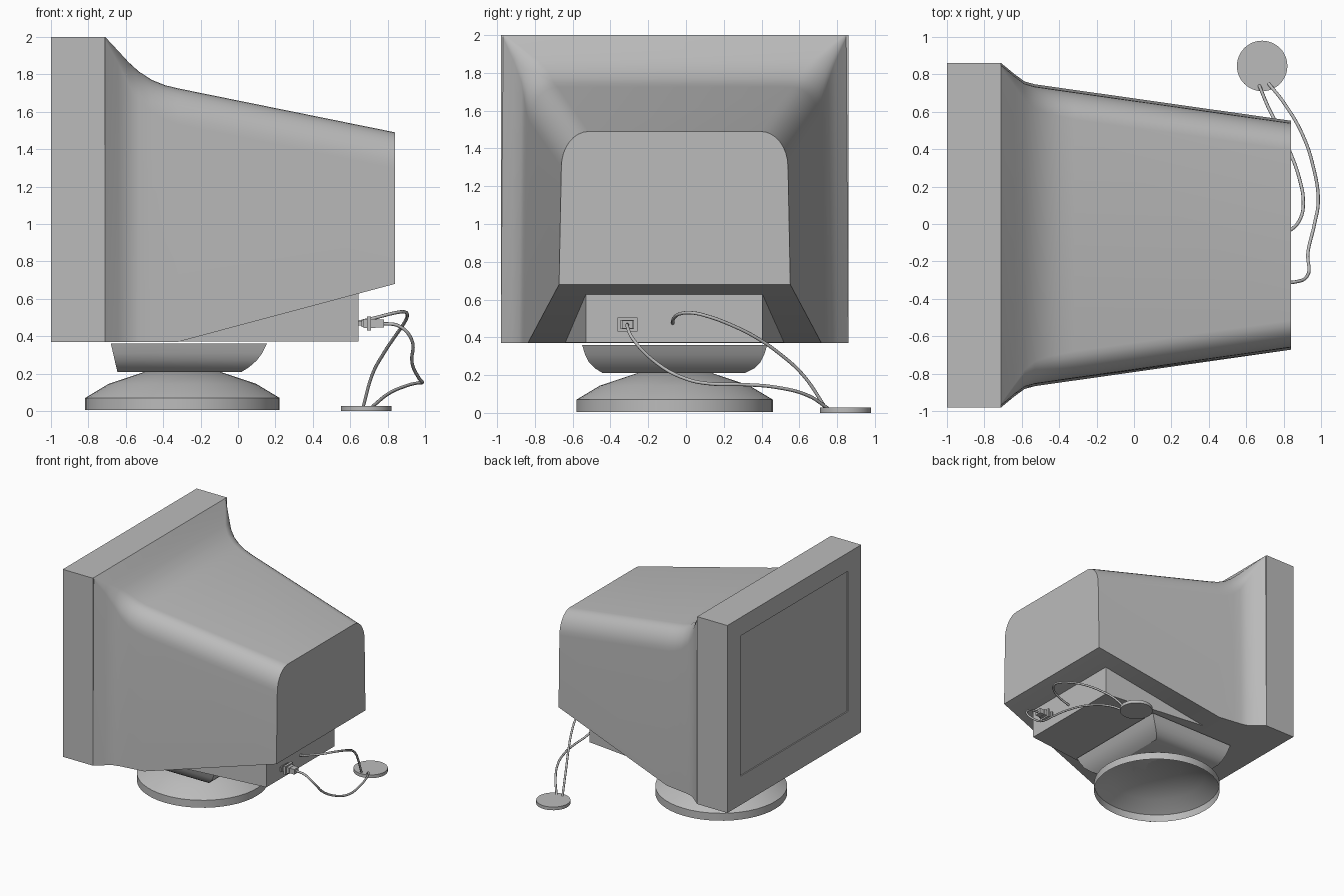
import bpy, bmesh, math
from mathutils import Vector

if "Cube" in bpy.data.objects:
    bpy.data.objects.remove(bpy.data.objects["Cube"])

grey = bpy.data.materials.new("plain grey")
grey.use_nodes = True
COLOUR = (0.5, 0.5, 0.5, 1)
grey.diffuse_color = COLOUR
grey.node_tree.nodes["Principled BSDF"].inputs["Base Color"].default_value = COLOUR
MID = -0.06  # centre line of the monitor in y


def loft(name, rings, cap_start=True, cap_end=True, smooth=None):
    """Skin a list of closed rings that all have the same point count."""
    bm = bmesh.new()
    loops = [[bm.verts.new(p) for p in ring] for ring in rings]
    for a, b in zip(loops, loops[1:]):
        for i in range(len(a)):
            j = (i + 1) % len(a)
            bm.faces.new((a[i], a[j], b[j], b[i]))
    if cap_start:
        bm.faces.new(loops[0][::-1])
    if cap_end:
        bm.faces.new(loops[-1])
    bmesh.ops.recalc_face_normals(bm, faces=bm.faces)
    mesh = bpy.data.meshes.new(name)
    bm.to_mesh(mesh)
    bm.free()
    mesh.materials.append(grey)
    ob = bpy.data.objects.new(name, mesh)
    bpy.context.collection.objects.link(ob)
    if smooth:
        bpy.ops.object.select_all(action='DESELECT')
        ob.select_set(True)
        bpy.context.view_layer.objects.active = ob
        bpy.ops.object.shade_smooth_by_angle(angle=math.radians(smooth))
    return ob


def rect_x(x, y0, y1, z0, z1):
    return [(x, y0, z0), (x, y1, z0), (x, y1, z1), (x, y0, z1)]


def rect_z(z, x0, x1, y0, y1):
    return [(x0, y0, z), (x1, y0, z), (x1, y1, z), (x0, y1, z)]


def circle_z(cx, cy, z, r, n=48):
    return [(cx + r * math.cos(math.tau * i / n), cy + r * math.sin(math.tau * i / n), z)
            for i in range(n)]


def shell_ring(x, half, top, bottom, radius, steps=8):
    """Housing section: flat bottom, rounded upper corners."""
    ry, rz = radius, radius * 1.3
    side = [(half + 0.012, bottom)]
    for i in range(steps + 1):
        a = math.pi / 2 * i / steps
        side.append((half - ry + ry * math.cos(a), top - rz + rz * math.sin(a)))
    return ([(x, MID + y, z) for y, z in side]
            + [(x, MID - y, z) for y, z in reversed(side)])


def cable(name, points, radius=0.009):
    curve = bpy.data.curves.new(name, 'CURVE')
    curve.dimensions = '3D'
    curve.bevel_depth = radius
    curve.bevel_resolution = 2
    curve.resolution_u = 6
    curve.use_fill_caps = True
    spline = curve.splines.new('BEZIER')
    spline.bezier_points.add(len(points) - 1)
    for bp, p in zip(spline.bezier_points, points):
        bp.co = Vector(p)
        bp.handle_left_type = bp.handle_right_type = 'AUTO'
    curve.materials.append(grey)
    bpy.context.collection.objects.link(bpy.data.objects.new(name, curve))


# Bezel with a shallow recessed screen
loft("screen_bezel", [
    rect_x(-0.71, -0.98, 0.86, 0.37, 2.0),
    rect_x(-1.0, -0.98, 0.86, 0.37, 2.0),
    rect_x(-1.0, -0.80, 0.68, 0.62, 1.84),
    rect_x(-0.99, -0.80, 0.68, 0.62, 1.84)])

# Tapering rear housing: x, half width, top, bottom, corner radius
housing = [
    (-0.71, 0.908, 2.0, 0.37, 0.01),
    (-0.64, 0.85, 1.925, 0.37, 0.05),
    (-0.585, 0.81, 1.865, 0.37, 0.09),
    (-0.53, 0.795, 1.815, 0.37, 0.12),
    (-0.46, 0.785, 1.77, 0.37, 0.135),
    (-0.39, 0.775, 1.742, 0.37, 0.14),
    (-0.32, 0.765, 1.725, 0.37, 0.145),
    (0.84, 0.60, 1.49, 0.68, 0.145)]
loft("rear_housing", [shell_ring(*s) for s in housing], cap_start=False, smooth=32)

# Connector box under the sloping underside
loft("connector_box", [
    rect_x(-0.32, -0.64, 0.52, 0.372, 0.385),
    rect_x(0.645, -0.53, 0.405, 0.372, 0.63)])

# Tilt block: flat at the screen side, curved on the other three
loft("tilt_block", [
    rect_z(0.36, -0.68, 0.155, -0.55, 0.43),
    rect_z(0.31, -0.668, 0.13, -0.535, 0.415),
    rect_z(0.27, -0.659, 0.10, -0.515, 0.395),
    rect_z(0.235, -0.651, 0.06, -0.48, 0.36),
    rect_z(0.21, -0.645, 0.02, -0.44, 0.31)], smooth=32)

# Round foot, open underneath
loft("round_foot", [circle_z(-0.297, MID, z, r) for z, r in
                    [(0.005, 0.52), (0.07, 0.52), (0.145, 0.395), (0.21, 0.2)]],
     cap_start=False, smooth=25)

# Power plug
for name, x0, x1, hy, hz in [("plug_socket", 0.64, 0.66, 0.025, 0.012),
                             ("plug_flange", 0.66, 0.672, 0.052, 0.02),
                             ("plug_collar", 0.69, 0.71, 0.052, 0.037),
                             ("plug_core", 0.67, 0.735, 0.036, 0.025),
                             ("plug_grip", 0.735, 0.78, 0.03, 0.022)]:
    loft(name, [rect_x(x, -0.31 - hy, -0.31 + hy, 0.468 - hz, 0.468 + hz) for x in (x0, x1)])

# Two cables running down to a small floor disc
cable("power_cable", [
    (0.77, -0.31, 0.468), (0.86, -0.31, 0.455), (0.925, -0.28, 0.39), (0.93, -0.15, 0.26),
    (0.965, 0, 0.18), (0.985, 0.12, 0.155), (0.96, 0.3, 0.15), (0.9, 0.48, 0.135),
    (0.8, 0.65, 0.09), (0.72, 0.75, 0.025)])
cable("signal_cable", [
    (0.645, -0.07, 0.475), (0.74, -0.065, 0.5), (0.84, -0.03, 0.525), (0.89, 0.03, 0.53),
    (0.905, 0.12, 0.51), (0.885, 0.24, 0.465), (0.84, 0.37, 0.4), (0.78, 0.5, 0.31),
    (0.72, 0.62, 0.2), (0.67, 0.74, 0.025)])
loft("floor_disc", [circle_z(0.685, 0.845, z, 0.135) for z in (0, 0.028)], smooth=30)
